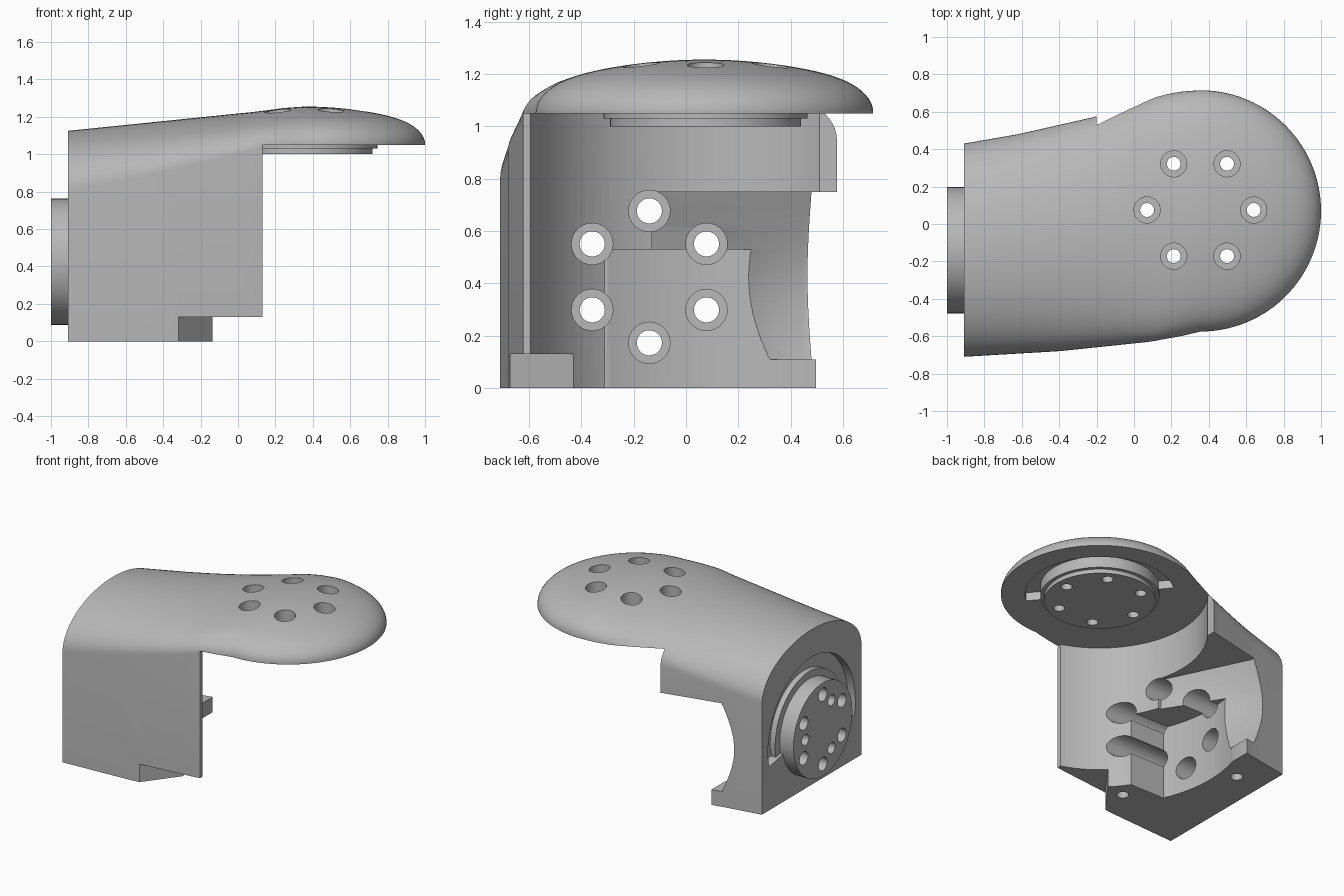
import bpy, bmesh, math

cube = bpy.data.objects.get("Cube")
if cube:
    bpy.data.objects.remove(cube)

grey = bpy.data.materials.new("machined_grey")
grey.use_nodes = True
grey.diffuse_color = (0.48, 0.48, 0.48, 1)
grey.node_tree.nodes["Principled BSDF"].inputs["Base Color"].default_value = (0.48, 0.48, 0.48, 1)

PIVOT = (0.355, 0.075)      # vertical axis (x, y)
FLANGE = (-0.14, 0.425)     # horizontal axis (y, z)


def make(name, bm):
    bmesh.ops.recalc_face_normals(bm, faces=bm.faces)
    mesh = bpy.data.meshes.new(name)
    bm.to_mesh(mesh)
    bm.free()
    mesh.materials.append(grey)
    obj = bpy.data.objects.new(name, mesh)
    bpy.context.collection.objects.link(obj)
    return obj


def loft(name, rings):
    """Closed solid through rings of equal length."""
    bm = bmesh.new()
    loops = [[bm.verts.new(p) for p in ring] for ring in rings]
    for a, b in zip(loops, loops[1:]):
        for i in range(len(a)):
            j = (i + 1) % len(a)
            bm.faces.new((a[i], a[j], b[j], b[i]))
    bm.faces.new(loops[0])
    bm.faces.new(loops[-1])
    return make(name, bm)


def prism(name, outline, lo, hi, axis="z"):
    def place(p, h):
        return (p[0], p[1], h) if axis == "z" else (h, p[0], p[1])
    return loft(name, [[place(p, h) for p in outline] for h in (lo, hi)])


def box(name, x0, x1, y0, y1, z0, z1):
    return prism(name, [(x0, y0), (x1, y0), (x1, y1), (x0, y1)], z0, z1)


def arc(centre, r, start, end, n):
    angles = [math.radians(start + (end - start) * i / n) for i in range(n + 1)]
    return [(centre[0] + r * math.cos(a), centre[1] + r * math.sin(a)) for a in angles]


def disc(name, centre, r, lo, hi, axis="z", n=32):
    return prism(name, arc(centre, r, 0, 360, n)[:-1], lo, hi, axis)


def groove(centre, r_in, r_out, start, end, lo, hi, axis="z"):
    outline = arc(centre, r_out, start, end, 48) + arc(centre, r_in, end, start, 48)
    return prism("groove_cutter", outline, lo, hi, axis)


def combine(target, other, operation="DIFFERENCE"):
    other.hide_render = True
    mod = target.modifiers.new("combine", "BOOLEAN")
    mod.operation, mod.solver, mod.object = operation, "EXACT", other
    bpy.context.view_layer.objects.active = target
    bpy.ops.object.modifier_apply(modifier=mod.name)
    bpy.data.objects.remove(other)


def along(points, x):
    for (x0, v0), (x1, v1) in zip(points, points[1:]):
        if x <= x1:
            return v0 + (v1 - v0) * (x - x0) / (x1 - x0)
    return points[-1][1]


# Outer shell: an arched block blending into a domed round head
FRONT = [(-0.91, -0.71), (-0.4, -0.68), (0.1, -0.628), (0.25, -0.6), (0.355, -0.575)]
BACK = [(-0.91, 0.43), (-0.62, 0.48), (-0.2, 0.575), (0, 0.64), (0.15, 0.69), (0.25, 0.708), (0.355, 0.715)]
SHOULDER = [(-0.91, 0.8), (-0.5, 0.88), (0, 1.0), (0.13, 1.04), (0.355, 1.055)]
CROWN = [(-0.91, 1.125), (0.1, 1.228), (0.25, 1.248), (0.355, 1.255)]
DOME = [(-0.91, 0), (-0.4, 0.1), (0.2, 1)]      # arch to rim-rounded dome


def height(r, dome):
    r = min(r, 1)
    arch = math.sqrt(1 - r * r)
    rim = (1 - 0.5 * r * r) * math.sqrt(1 - r ** 10)
    return arch + (rim - arch) * dome


def section(x, swing=0.0):
    """Cross-section at x; swing sweeps past the pivot round the head."""
    s, c = math.sin(swing), math.cos(swing)
    front, back = along(FRONT, x), along(BACK, x)
    low, top = along(SHOULDER, x), along(CROWN, x)
    mid, half = (front + back) / 2, (back - front) / 2 * c
    ring = [(x + 0.645 * s, mid - half, 0)]
    for i in range(41):
        t = -math.cos(math.pi * i / 40)
        z = low + (top - low) * height(math.hypot(s, c * t), along(DOME, x))
        ring.append((x + 0.645 * s, mid + half * t, z))
    ring.append((x + 0.645 * s, mid + half, 0))
    return ring


rings = [section(-0.91 + 1.265 * i / 22) for i in range(23)]
rings += [section(PIVOT[0], math.radians(89 * i / 28)) for i in range(1, 29)]
body = loft("joint_bracket", rings)

# Space below the head and the round clearance hollow
combine(body, box("under_head_cutter", 0.13, 1.2, -1, 1, -0.2, 1.05))
combine(body, disc("hollow_cutter", PIVOT, 0.705, -0.2, 1.05, n=96))
combine(body, box("back_corner_cutter", -0.2, 0.3, 0.46, 1, -0.2, 1.05))

# Deeper curved pocket low in the end wall
pocket = [p for p in arc(PIVOT, 0.945, 156, 204, 64) if p[1] > -0.3]
pocket += [(pocket[-1][0], -0.31), (0.2, -0.31), (0.2, pocket[0][1])]
combine(body, prism("pocket_cutter", pocket, -0.2, 0.53))

# Slanted opening at the back, bowed inward at mid height
bow_rings = []
for i in range(25):
    z = 0.11 + 0.64 * i / 24
    b = 0.09 * math.sin(math.pi * i / 24)
    bow_rings.append([(-0.34, -0.13, z), (-0.62 - b, 0.45, z), (-0.66 - b, 0.8, z),
                      (0.3, 0.8, z), (0.3, -0.13, z)])
combine(body, loft("back_opening_cutter", bow_rings))
combine(body, box("back_tab_cutter", -0.55, 0.3, 0.31, 0.9, -0.2, 0.2))

# Angled step under the front wall
step = [(-0.34, -0.8), (-0.34, -0.7), (-0.13, -0.42), (0.3, -0.42), (0.3, -0.8)]
combine(body, prism("front_step_cutter", step, -0.2, 0.13))

# Stop grooves round both axes
combine(body, groove(PIVOT, 0.34, 0.49, -50, 130, 0.9, 1.11))
combine(body, groove(FLANGE, 0.31, 0.5, -13, 193, -1.1, -0.85, "x"))

# Round flange on the end and stepped boss below the head
combine(body, disc("flange", FLANGE, 0.3375, -1.0, -0.8, "x", 64), "UNION")
combine(body, disc("flange_collar", FLANGE, 0.39, -0.89, -0.8, "x", 64), "UNION")
combine(body, disc("boss", PIVOT, 0.365, 1.0, 1.13, "z", 64), "UNION")
combine(body, disc("boss_collar", PIVOT, 0.39, 1.03, 1.14, "z", 64), "UNION")

# Bolt circles with counterbores
for i in range(6):
    p = arc(PIVOT, 0.285, 60 * i, 360, 1)[0]
    combine(body, disc("hole_cutter", p, 0.037, 0.9, 1.4))
    combine(body, disc("hole_cutter", p, 0.07, 1.145, 1.4))
    q = arc(FLANGE, 0.252, 30 + 60 * i, 360, 1)[0]
    combine(body, disc("hole_cutter", q, 0.048, -1.1, -0.1, "x"))
    combine(body, disc("hole_cutter", q, 0.079, -0.72, -0.1, "x"))

# Blind pin holes in the flange and underside
for i in range(3):
    q = arc(FLANGE, 0.2, 120 * i, 360, 1)[0]
    combine(body, disc("pin_cutter", q, 0.04, -1.1, -0.92, "x", 24))
for p in [(-0.28, -0.45), (-0.7, 0.21)]:
    combine(body, disc("pin_cutter", p, 0.04, -0.1, 0.1, "z", 24))

# Smooth the curved faces and keep the machined edges crisp
bpy.ops.object.select_all(action="DESELECT")
body.select_set(True)
bpy.context.view_layer.objects.active = body
bpy.ops.object.shade_smooth_by_angle(angle=math.radians(30))
